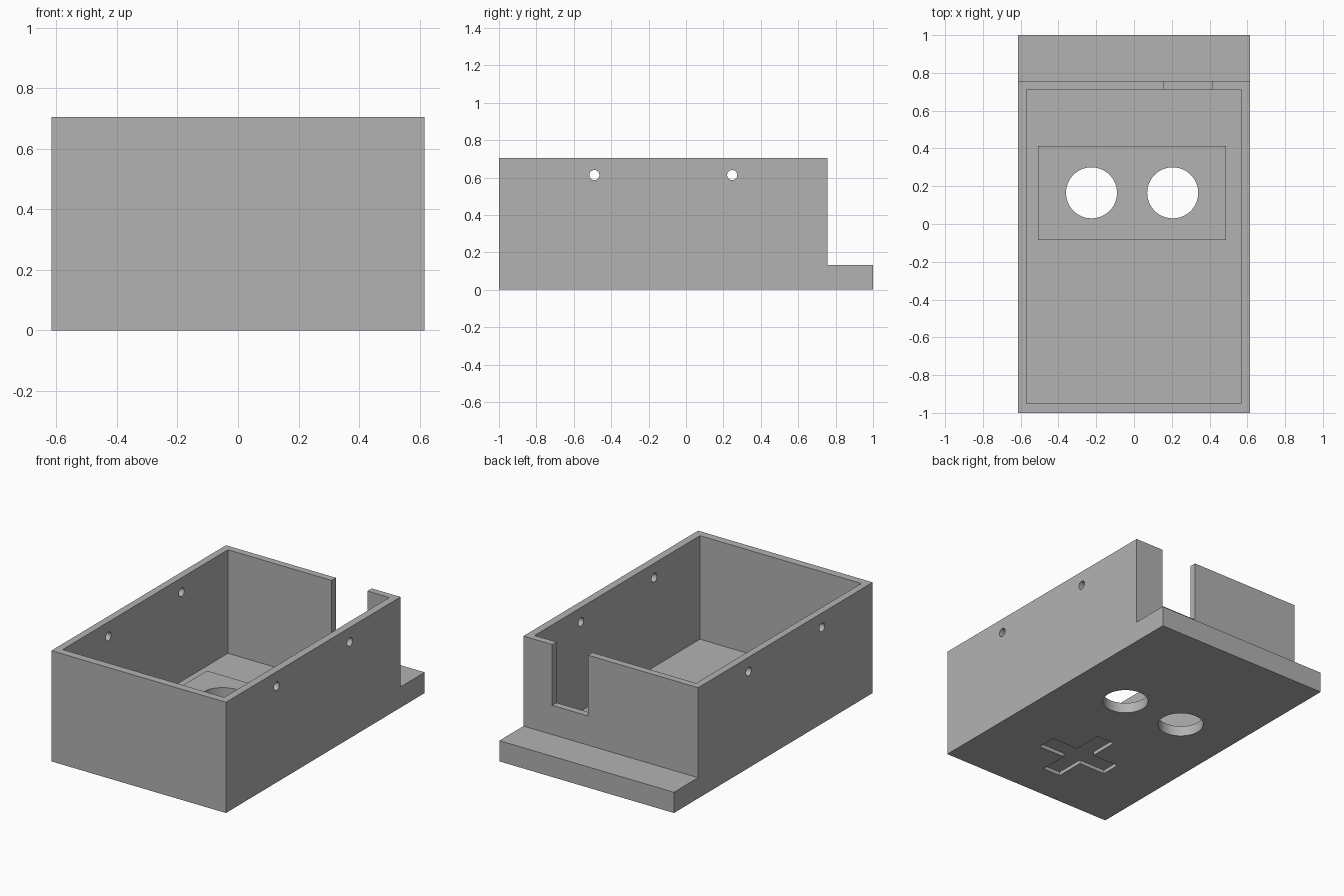
import bpy
import bmesh
from mathutils import Matrix, Vector

cube = bpy.data.objects.get("Cube")
if cube:
    bpy.data.objects.remove(cube, do_unlink=True)

grey = bpy.data.materials.new("plain grey")
grey.use_nodes = True
COLOUR = (0.448, 0.448, 0.448, 1)
grey.diffuse_color = COLOUR
grey.node_tree.nodes["Principled BSDF"].inputs["Base Color"].default_value = COLOUR


def make_object(name, bm):
    bmesh.ops.recalc_face_normals(bm, faces=bm.faces)
    mesh = bpy.data.meshes.new(name)
    bm.to_mesh(mesh)
    bm.free()
    mesh.materials.append(grey)
    obj = bpy.data.objects.new(name, mesh)
    bpy.context.collection.objects.link(obj)
    return obj


def box(name, low, high):
    low, high = Vector(low), Vector(high)
    bm = bmesh.new()
    place = Matrix.Translation((low + high) / 2) @ Matrix.Diagonal((*(high - low), 1))
    bmesh.ops.create_cube(bm, size=1, matrix=place)
    return make_object(name, bm)


def rod(name, centre, radius, length, axis):
    bm = bmesh.new()
    turn = Vector((0, 0, 1)).rotation_difference(Vector(axis)).to_matrix().to_4x4()
    bmesh.ops.create_cone(bm, cap_ends=True, segments=64, radius1=radius, radius2=radius,
                          depth=length, matrix=Matrix.Translation(centre) @ turn)
    return make_object(name, bm)


def combine(target, tool, operation="DIFFERENCE"):
    tool.hide_render = True
    bpy.context.view_layer.objects.active = target
    mod = target.modifiers.new(operation.lower(), "BOOLEAN")
    mod.operation, mod.solver, mod.object = operation, "EXACT", tool
    bpy.ops.object.modifier_apply(modifier=mod.name)
    bpy.data.objects.remove(tool, do_unlink=True)


# Case body with a low ledge at the back: side profile extruded across x
HALF = 0.615
profile = [(-1, 0), (1, 0), (1, 0.132), (0.757, 0.132), (0.757, 0.705), (-1, 0.705)]
bm = bmesh.new()
side = bm.faces.new([bm.verts.new((-HALF, y, z)) for y, z in profile])
grown = bmesh.ops.extrude_face_region(bm, geom=[side])["geom"]
bmesh.ops.translate(bm, vec=(2 * HALF, 0, 0),
                    verts=[v for v in grown if isinstance(v, bmesh.types.BMVert)])
case = make_object("open_case", bm)

# Hollow interior and cable notch in the back wall
combine(case, box("cavity", (-0.57, -0.95, 0.046), (0.567, 0.713, 1)))
combine(case, box("notch", (0.16, 0.6, 0.318), (0.413, 0.9, 1)))

# Raised pad on the floor, with two round openings through it
combine(case, box("pad", (-0.508, -0.085, 0.03), (0.487, 0.413, 0.066)), "UNION")
for x in (-0.225, 0.205):
    combine(case, rod("round_opening", (x, 0.165, 0), 0.135, 0.4, (0, 0, 1)))

# Screw holes through both side walls
for y in (-0.49, 0.247):
    combine(case, rod("screw_hole", (0, y, 0.613), 0.027, 2, (1, 0, 0)))

# Cross-shaped recess under the floor
for hx, hy in ((0.25, 0.0625), (0.0625, 0.25)):
    combine(case, box("cross_arm", (-hx, -0.515 - hy, -0.1), (hx, -0.515 + hy, 0.024)))

# Smooth round holes, crisp edges elsewhere
for obj in bpy.context.selected_objects:
    obj.select_set(False)
case.select_set(True)
bpy.context.view_layer.objects.active = case
bpy.ops.object.shade_smooth_by_angle()
